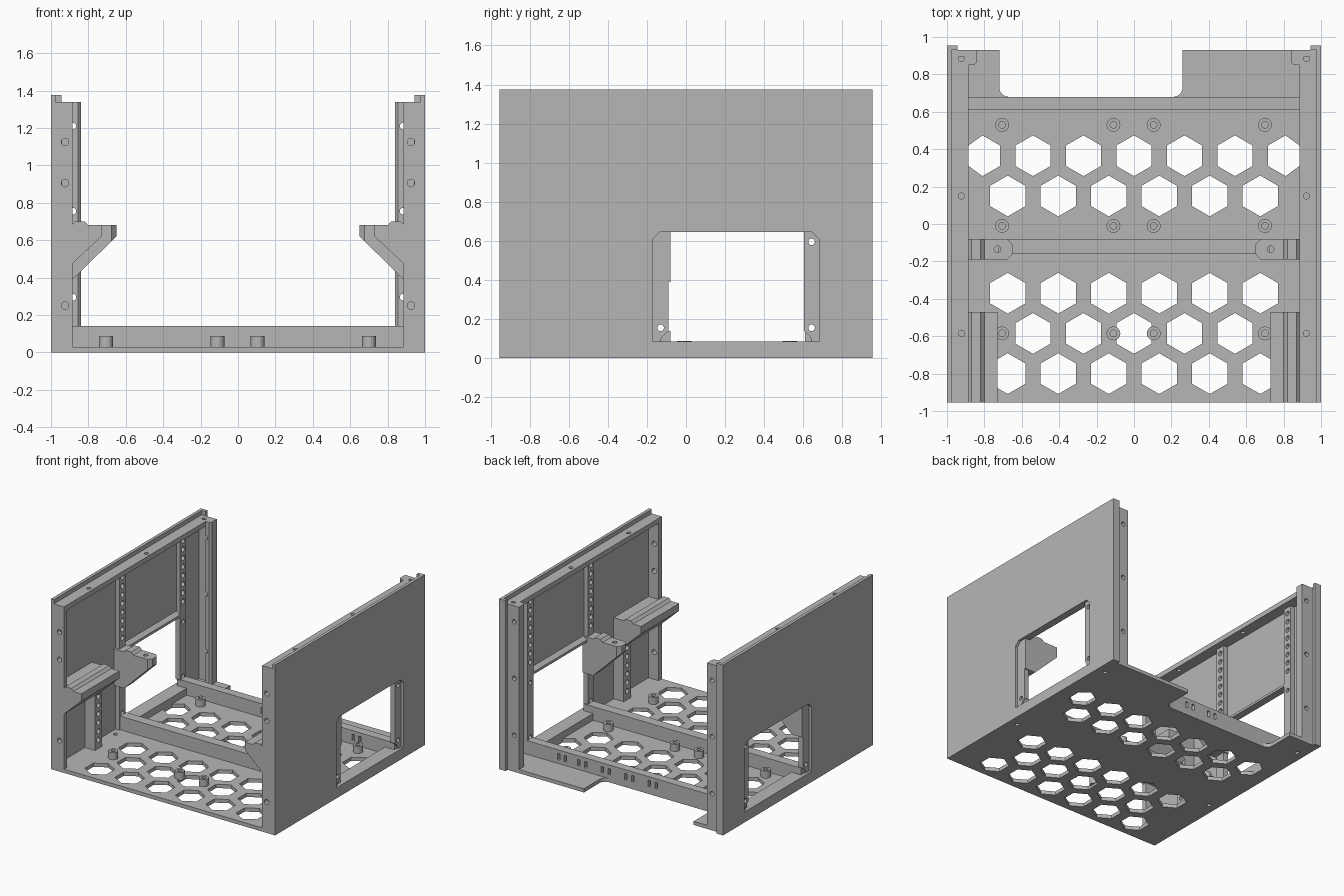
import bpy, bmesh, math
from mathutils import Vector

if "Cube" in bpy.data.objects:
    bpy.data.objects.remove(bpy.data.objects["Cube"], do_unlink=True)

grey = bpy.data.materials.new("plain_grey")
grey.use_nodes = True
grey.diffuse_color = (0.47, 0.47, 0.47, 1)
grey.node_tree.nodes["Principled BSDF"].inputs["Base Color"].default_value = (0.47, 0.47, 0.47, 1)

PLACE = {"x": lambda a, b, d: Vector((d, a, b)),
         "y": lambda a, b, d: Vector((a, d, b)),
         "z": lambda a, b, d: Vector((a, b, d))}


def prisms(name, outlines, axis, lo, hi):
    """Extrude one or more flat outlines along an axis into one object."""
    bm = bmesh.new()
    for pts in outlines:
        base = [bm.verts.new(PLACE[axis](a, b, lo)) for a, b in pts]
        top = [bm.verts.new(PLACE[axis](a, b, hi)) for a, b in pts]
        bm.faces.new(base)
        bm.faces.new(top)
        n = len(pts)
        for i in range(n):
            j = (i + 1) % n
            bm.faces.new((base[i], base[j], top[j], top[i]))
    bmesh.ops.recalc_face_normals(bm, faces=bm.faces)
    mesh = bpy.data.meshes.new(name)
    bm.to_mesh(mesh)
    bm.free()
    mesh.materials.append(grey)
    ob = bpy.data.objects.new(name, mesh)
    bpy.context.collection.objects.link(ob)
    return ob


def rect(a0, a1, b0, b1):
    return [(a0, b0), (a1, b0), (a1, b1), (a0, b1)]


def ring(a, b, r, n=16, turn=0.0):
    return [(a + r * math.cos(turn + math.tau * i / n),
             b + r * math.sin(turn + math.tau * i / n)) for i in range(n)]


def box(name, x0, x1, y0, y1, z0, z1):
    return prisms(name, [rect(x0, x1, y0, y1)], "z", z0, z1)


def cut(ob, outlines, axis, lo, hi):
    cutter = prisms("cutter", outlines, axis, lo, hi)
    cutter.hide_render = True
    mod = ob.modifiers.new("cut", "BOOLEAN")
    mod.operation = "DIFFERENCE"
    mod.solver = "EXACT"
    mod.object = cutter
    bpy.context.view_layer.objects.active = ob
    bpy.ops.object.modifier_apply(modifier=mod.name)
    bpy.data.objects.remove(cutter, do_unlink=True)
    return ob


def both_sides(ob):
    ob.modifiers.new("mirror", "MIRROR").use_axis = (True, False, False)
    return ob


def corner(cx, cy, r, start):
    """Quarter turn used to round a corner."""
    return [(cx + r * math.cos(math.radians(start + 15 * i)),
             cy + r * math.sin(math.radians(start + 15 * i))) for i in range(7)]


# Floor with rounded rear cutout
notch = [(0.26, 0.93)] + corner(0.21, 0.73, 0.05, 270)[::-1] \
    + corner(-0.67, 0.73, 0.05, 180)[::-1] + [(-0.72, 0.93)]
floor = prisms("floor", [[(-1, 0.93), (-1, -0.955), (1, -0.955), (1, 0.93)] + notch], "z", 0, 0.03)

# Honeycomb vents, clipped at the side frames
vents = []
for y, first, count in ((0.365, -0.81, 7), (0.15, -0.675, 6), (-0.37, -0.675, 6),
                        (-0.585, -0.54, 5), (-0.8, -0.675, 6)):
    for i in range(count):
        hexagon = ring(first + 0.27 * i, y, 0.109, 6, math.pi / 6)
        vents.append([(max(-0.885, min(0.885, a)), b) for a, b in hexagon])
cut(floor, vents, "z", -0.1, 0.1)
cut(floor, [ring(s * 0.925, y, 0.016) for s in (-1, 1) for y in (0.77, -0.24)], "z", -0.1, 0.1)

# Board standoffs
spots = [(x, y) for y in (0.53, -0.01, -0.585) for x in (-0.705, -0.11, 0.105, 0.7)]
standoffs = prisms("standoffs", [ring(x, y, 0.037, 20) for x, y in spots], "z", 0.02, 0.087)
cut(standoffs, [ring(x, y, 0.018) for x, y in spots], "z", 0.04, 0.2)

# Cross bars
box("middle_cross_bar", -0.97, 0.97, -0.16, -0.08, 0.02, 0.14)
rear_bar = box("rear_cross_bar", -0.97, 0.97, 0.61, 0.68, 0.02, 0.14)
slots = [rect(c + d - 0.011, c + d + 0.011, 0.06, 0.11)
         for c in (-0.18, 0.03, 0.24, 0.45, 0.63) for d in (-0.03, 0.03)]
cut(rear_bar, slots, "y", 0.5, 0.8)

# Side walls with chamfered openings
wall = prisms("side_wall", [rect(-0.955, 0.955, 0, 1.375)], "x", 0.975, 1)
opening = [(-0.17, 0.085), (0.68, 0.085), (0.68, 0.61), (0.645, 0.645), (-0.135, 0.645), (-0.17, 0.61)]
cut(wall, [opening], "x", 0.9, 1.1)
both_sides(wall)
both_sides(box("rear_lip", 0.943, 0.98, 0.93, 0.955, 0, 1.375))

# Flanges framing each wall
top_flange = box("top_flange", 0.885, 0.98, -0.955, 0.93, 1.3, 1.34)
cut(top_flange, [ring(0.922, y, 0.016) for y in (0.885, 0.15, -0.585)], "z", 1.2, 1.5)
both_sides(top_flange)

front_flange = box("front_flange", 0.885, 0.98, -0.955, -0.915, 0, 1.34)
cut(front_flange, [ring(0.925, z, 0.02) for z in (1.125, 0.905, 0.25)], "y", -1.1, -0.8)
both_sides(front_flange)

rear_flange = prisms("rear_flange", [[(0.98, 0.93), (0.84, 0.93), (0.84, 0.865), (0.855, 0.85),
                                      (0.885, 0.85), (0.885, 0.895), (0.98, 0.895)]], "z", 0.02, 1.34)
cut(rear_flange, [ring(0.883, z, 0.018) for z in (1.21, 0.755, 0.295)], "y", 0.7, 1.1)
both_sides(rear_flange)

# Inner posts with rows of screw holes
for name, outer, inner in (("middle_post", -0.17, -0.09), ("rear_post", 0.68, 0.605)):
    mid = (outer + inner) / 2
    post = prisms(name, [[(outer, 0.02), (mid, 0.02), (mid, 0.1), (inner, 0.14),
                          (inner, 1.32), (outer, 1.32)]], "x", 0.94, 0.98)
    cut(post, [ring(mid, z, 0.017) for z in (0.155, 0.595)], "x", 0.9, 1.1)
    cut(post, [ring(mid, 0.76 + 0.07 * i, 0.02, 12) for i in range(8)], "x", 0.9, 0.97)
    both_sides(post)

front_post = box("front_post", 0.885, 0.98, -0.56, -0.47, 0.02, 0.64)
cut(front_post, [ring(-0.515, 0.1 + 0.07 * i, 0.02, 12) for i in range(6)], "x", 0.8, 0.96)
both_sides(front_post)

# Ledges above and below the side openings
both_sides(prisms("opening_ledge", [[(0.98, 0.645), (0.94, 0.645), (0.94, 0.665), (0.98, 0.69)]],
                  "y", -0.12, 0.64))
both_sides(box("opening_sill", 0.885, 0.98, -0.12, 0.64, 0.02, 0.085))


# Card support brackets
def bracket(name, reach, low, y0, y1):
    ridge = [(0.885, 0.685), (0.87, 0.7), (0.82, 0.7), (0.8, 0.68)]
    return prisms(name, [[(0.98, low), (0.98, 0.685)] + ridge +
                         [(reach, 0.68), (reach, 0.62), (0.885, low)]], "y", y0, y1)


both_sides(bracket("front_bracket", 0.73, 0.475, -0.955, -0.47))
middle = bracket("middle_bracket", 0.65, 0.39, -0.19, -0.08)
cut(middle, [ring(0.73, -0.135, 0.018)], "z", 0.55, 0.8)
tips = [[(0.64, -0.2), (0.685, -0.2), (0.65, -0.16), (0.64, -0.16)],
        [(0.64, -0.07), (0.64, -0.11), (0.65, -0.11), (0.685, -0.07)]]
cut(middle, tips, "z", 0.3, 0.8)
both_sides(middle)
